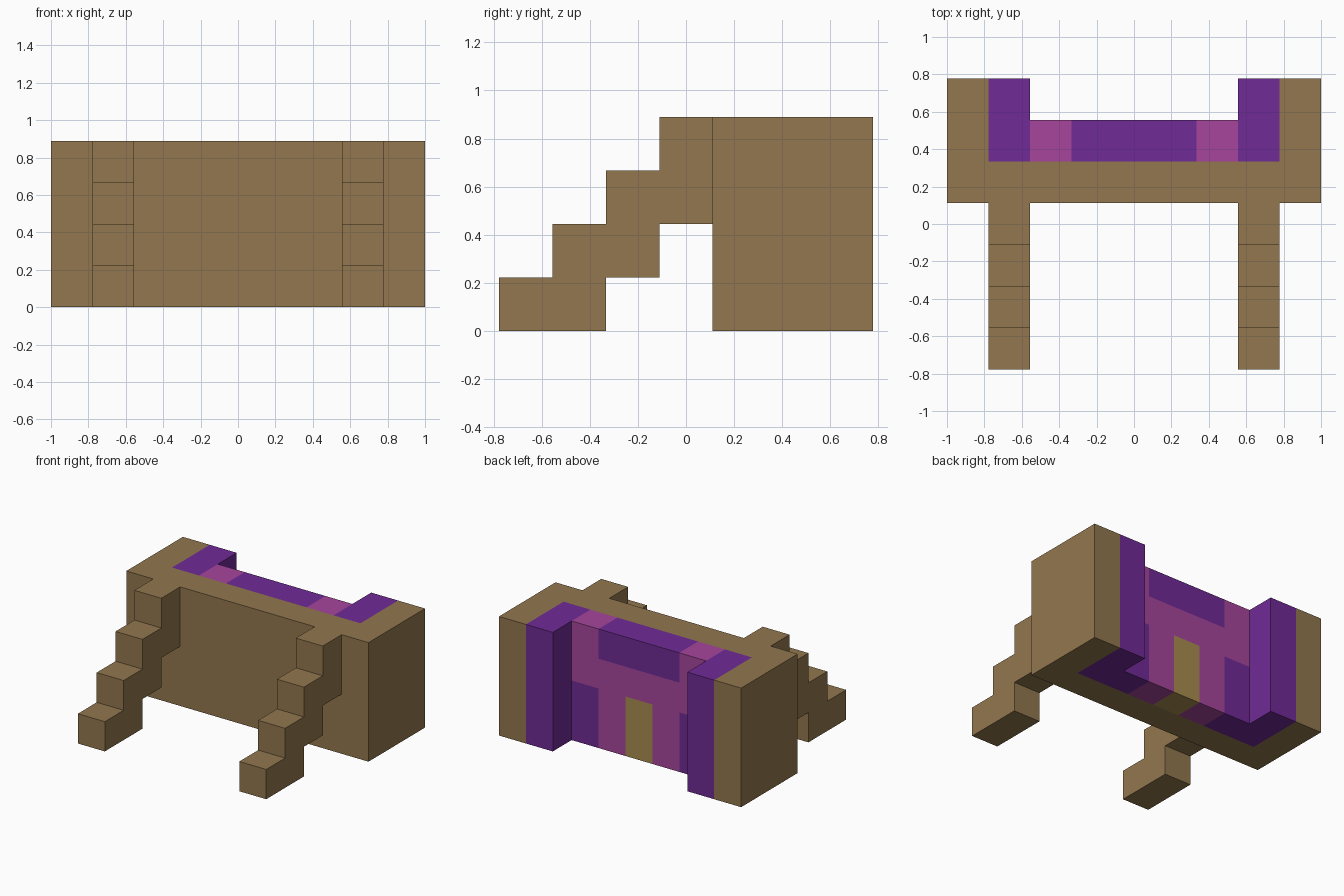
import bpy, bmesh
from mathutils import Matrix, Vector

cube = bpy.data.objects.get("Cube")
if cube:
    bpy.data.objects.remove(cube, do_unlink=True)

U = 2 / 9          # one block
WALL_Y = 0.5       # front of the wall, in blocks
HEIGHT = 4         # wall height, in blocks


def material(name, *rgb):
    color = [((c / 255 + 0.055) / 1.055) ** 2.4 for c in rgb] + [1]
    mat = bpy.data.materials.new(name)
    mat.use_nodes = True
    mat.diffuse_color = color
    mat.node_tree.nodes["Principled BSDF"].inputs["Base Color"].default_value = color
    return mat


brown = material("brown", 146, 119, 78)
purple = material("purple", 112, 43, 150)
magenta = material("magenta", 166, 69, 156)
tan = material("yellow tan", 168, 140, 80)


def add_object(name, bm, *mats):
    """Scale a block-unit bmesh to size and link it."""
    bmesh.ops.recalc_face_normals(bm, faces=bm.faces)
    bmesh.ops.scale(bm, vec=(U, U, U), verts=bm.verts)
    mesh = bpy.data.meshes.new(name)
    bm.to_mesh(mesh)
    bm.free()
    for mat in mats:
        mesh.materials.append(mat)
    obj = bpy.data.objects.new(name, mesh)
    bpy.context.collection.objects.link(obj)
    return obj


def prism(name, points, direction, mat):
    """Extrude a closed outline along a direction."""
    bm = bmesh.new()
    face = bm.faces.new([bm.verts.new(p) for p in points])
    new = bmesh.ops.extrude_face_region(bm, geom=[face], use_keep_orig=True)["geom"]
    verts = [g for g in new if isinstance(g, bmesh.types.BMVert)]
    bmesh.ops.translate(bm, vec=direction, verts=verts)
    return add_object(name, bm, mat)


def box(low, high):
    low, high = Vector(low), Vector(high)
    bm = bmesh.new()
    bmesh.ops.create_cube(bm, size=1, matrix=Matrix.Translation((low + high) / 2)
                          @ Matrix.Diagonal((*(high - low), 1)))
    return bm


# Outer wall, U-shaped in plan and open to the back
half = [(4.5, WALL_Y), (4.5, 3.5), (3.5, 3.5), (3.5, 1.5)]
plan = half + [(-x, y) for x, y in reversed(half)]
prism("outer_wall", [(x, y, 0) for x, y in plan], (0, 0, HEIGHT), brown)

# Stepped legs at the front
steps = [(-3.5, 0), (-1.5, 0), (-1.5, 1), (-0.5, 1), (-0.5, 2), (0.5, 2), (0.5, 4),
         (-0.5, 4), (-0.5, 3), (-1.5, 3), (-1.5, 2), (-2.5, 2), (-2.5, 1), (-3.5, 1)]
for side, x in (("left", 2.5), ("right", -3.5)):
    prism(side + "_stepped_leg", [(x, y, z) for y, z in steps], (1, 0, 0), brown)
    # Purple inner pillars
    add_object(side + "_pillar", box((x, 1.5, 0), (x + 1, 3.5, HEIGHT)), purple)

# Back panel, cut into block squares and coloured by position
bm = box((-2.5, 1.5, 0), (2.5, 2.5, HEIGHT))
cuts = [((x, 0, 0), (1, 0, 0)) for x in (-1.5, -0.5, 0.5, 1.5)]
cuts += [((0, 0, z), (0, 0, 1)) for z in (2, 3)]
for co, normal in cuts:
    bmesh.ops.bisect_plane(bm, geom=bm.verts[:] + bm.edges[:] + bm.faces[:],
                           plane_co=co, plane_no=normal)
for face in bm.faces:
    c = face.calc_center_median()
    column, low, top = abs(c.x), c.z < 2, c.z > 3
    if (column > 1.5 and low) or (column < 1.5 and top):
        face.material_index = 0
    elif column < 0.5 and low:
        face.material_index = 2
    else:
        face.material_index = 1
add_object("back_panel", bm, purple, magenta, tan)
